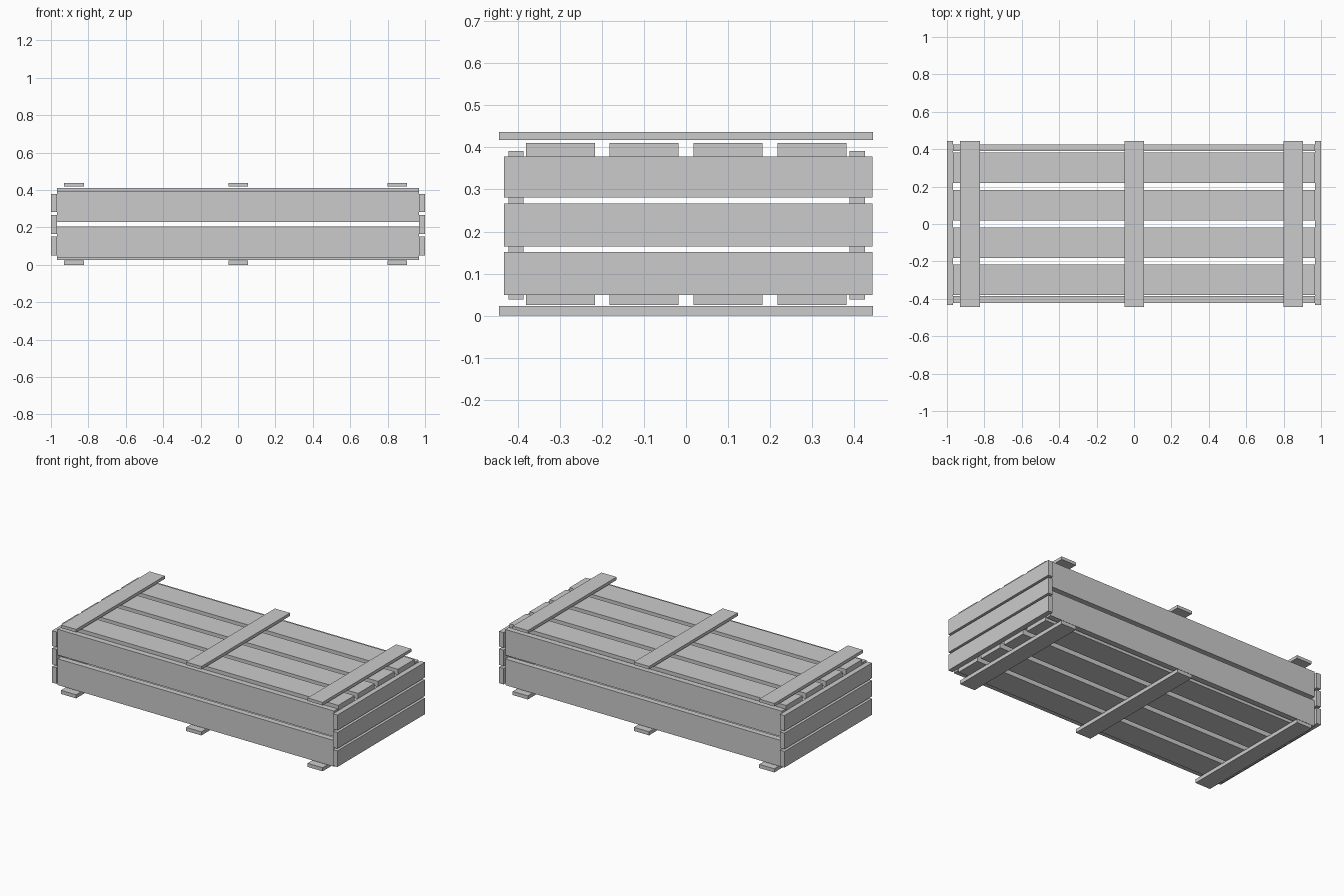
import bpy

if "Cube" in bpy.data.objects:
    bpy.data.objects.remove(bpy.data.objects["Cube"])


def plank(name, x, y, z):
    """Box from (min, max) ranges on each axis."""
    corners = [(a, b, c) for a in x for b in y for c in z]
    faces = [(0, 1, 3, 2), (4, 6, 7, 5), (0, 4, 5, 1),
             (2, 3, 7, 6), (0, 2, 6, 4), (1, 5, 7, 3)]
    mesh = bpy.data.meshes.new(name)
    mesh.from_pydata(corners, [], faces)
    obj = bpy.data.objects.new(name, mesh)
    bpy.context.collection.objects.link(obj)
    return obj


LENGTH = (-0.969, 0.969)

# Long slats of the floor and lid
for label, z in (("floor", (0.025, 0.060)), ("lid", (0.376, 0.411))):
    for i, y in enumerate((-0.298, -0.100, 0.100, 0.300)):
        plank(f"{label}_slat_{i + 1}", LENGTH, (y - 0.082, y + 0.082), z)

# Two long boards on each side
for label, y in (("front", (-0.422, -0.386)), ("back", (0.389, 0.425))):
    for i, z in enumerate(((0.038, 0.204), (0.228, 0.391))):
        plank(f"{label}_board_{i + 1}", LENGTH, y, z)

# Three short boards on each end
for label, x in (("left", (-1.0, -0.969)), ("right", (0.969, 1.0))):
    for i, z in enumerate(((0.049, 0.151), (0.165, 0.267), (0.281, 0.378))):
        plank(f"{label}_end_board_{i + 1}", x, (-0.433, 0.443), z)

# Cross battens below and above
for label, z in (("bottom", (0.0, 0.023)), ("top", (0.418, 0.437))):
    for i, x in enumerate((-0.877, 0.001, 0.851)):
        plank(f"{label}_batten_{i + 1}", (x - 0.053, x + 0.053), (-0.444, 0.444), z)
